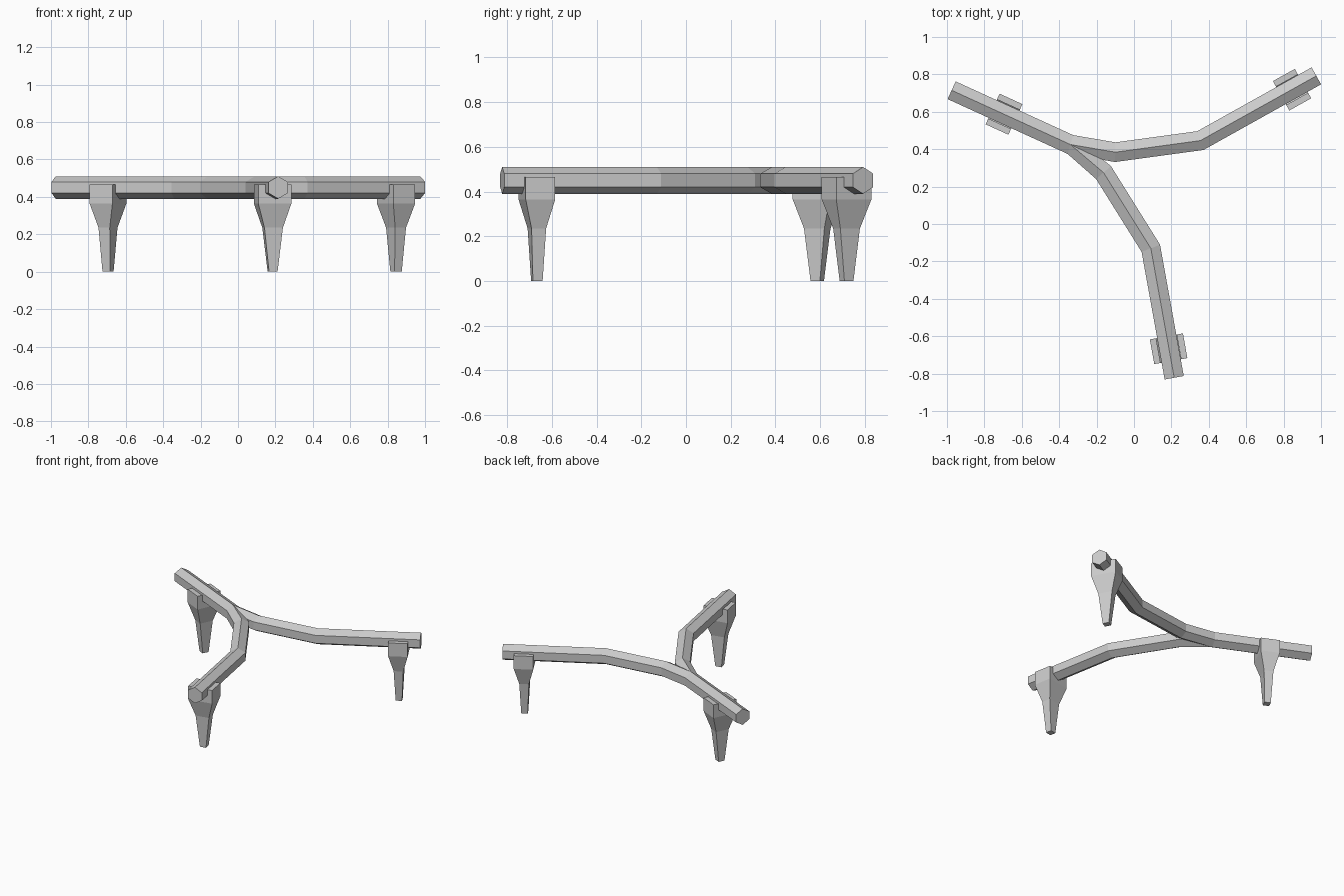
import bpy, bmesh, math
from mathutils import Vector, Matrix

if "Cube" in bpy.data.objects:
    bpy.data.objects.remove(bpy.data.objects["Cube"])

PIPE_Z, R = 0.45, 0.06
BEND = (-0.34, 0.425)
MAIN = [(-0.975, 0.715), BEND, (-0.10, 0.384), (0.355, 0.446), (0.975, 0.792)]
BRANCH = [BEND, (-0.163, 0.275), (0.09, -0.13), (0.215, -0.822)]


def finish(bm, name):
    bmesh.ops.recalc_face_normals(bm, faces=bm.faces)
    me = bpy.data.meshes.new(name)
    bm.to_mesh(me)
    bm.free()
    ob = bpy.data.objects.new(name, me)
    bpy.context.collection.objects.link(ob)
    return ob


def miter(p0, p1, p2):
    """Sideways vector of the mitred joint at p1."""
    n = []
    for a, b in ((p0, p1), (p1, p2)):
        d = (b - a).normalized()
        n.append(Vector((-d.y, d.x)))
    m = (n[0] + n[1]).normalized()
    return m / m.dot(n[0])


def pipe(name, path, start_side=None):
    pts = [Vector(p) for p in path]
    bm = bmesh.new()
    rings = []
    for i, p in enumerate(pts):
        before = pts[i - 1] if i else p - (pts[1] - p)
        after = pts[i + 1] if i < len(pts) - 1 else p + (p - pts[i - 1])
        side = miter(before, p, after)
        if i == 0 and start_side:
            side = start_side
        ring = []
        for k in range(6):
            a = math.radians(60 * k + 90)
            xy = p + side * (R * math.cos(a))
            ring.append(bm.verts.new((xy.x, xy.y, PIPE_Z + R * math.sin(a))))
        rings.append(ring)
    for r0, r1 in zip(rings, rings[1:]):
        for k in range(6):
            bm.faces.new((r0[k], r0[(k + 1) % 6], r1[(k + 1) % 6], r1[k]))
    bm.faces.new(rings[0])
    bm.faces.new(rings[-1])
    return finish(bm, name)


def support(name, x, y, direction):
    """Forked post: local x runs along the pipe, local y across it."""
    bm = bmesh.new()
    # Cradle profile (across, height), split into its two ends
    half = [(0.09, 0.365), (0.09, 0.465), (0.056, 0.465), (0.056, 0.405), (0.028, 0.375)]
    prof = half + [(-a, z) for a, z in reversed(half)]
    ends = [[bm.verts.new((s * 0.067, a, z)) for a, z in prof] for s in (-1, 1)]
    n = len(prof)
    for e in ends:
        bm.faces.new(e)
    for k in range(n - 1):
        bm.faces.new((ends[0][k], ends[0][k + 1], ends[1][k + 1], ends[1][k]))
    # Tapered post under the cradle
    top = [ends[0][-1], ends[1][-1], ends[1][0], ends[0][0]]
    for hx, hy, z in ((0.033, 0.05, 0.235), (0.022, 0.023, 0.0)):
        low = [bm.verts.new((sx * hx, sy * hy, z))
               for sx, sy in ((-1, -1), (1, -1), (1, 1), (-1, 1))]
        for k in range(4):
            bm.faces.new((top[k], top[(k + 1) % 4], low[(k + 1) % 4], low[k]))
        top = low
    bm.faces.new(top)
    bmesh.ops.triangulate(bm, faces=[f for f in bm.faces if len(f.verts) > 4])
    ang = math.atan2(direction.y, direction.x)
    bm.transform(Matrix.Translation((x, y, 0)) @ Matrix.Rotation(ang, 4, 'Z'))
    return finish(bm, name)


# Hexagonal pipe and its side branch, sharing the joint at the bend
pipe("main_pipe", MAIN)
pipe("branch_pipe", BRANCH, miter(*[Vector(p) for p in MAIN[:3]]))

# One forked support near each pipe end
for name, path, (x, y) in (("left_support", MAIN[:2], (-0.695, 0.587)),
                           ("right_support", MAIN[-2:], (0.845, 0.718)),
                           ("front_support", BRANCH[-2:], (0.185, -0.667))):
    support(name, x, y, Vector(path[1]) - Vector(path[0]))
